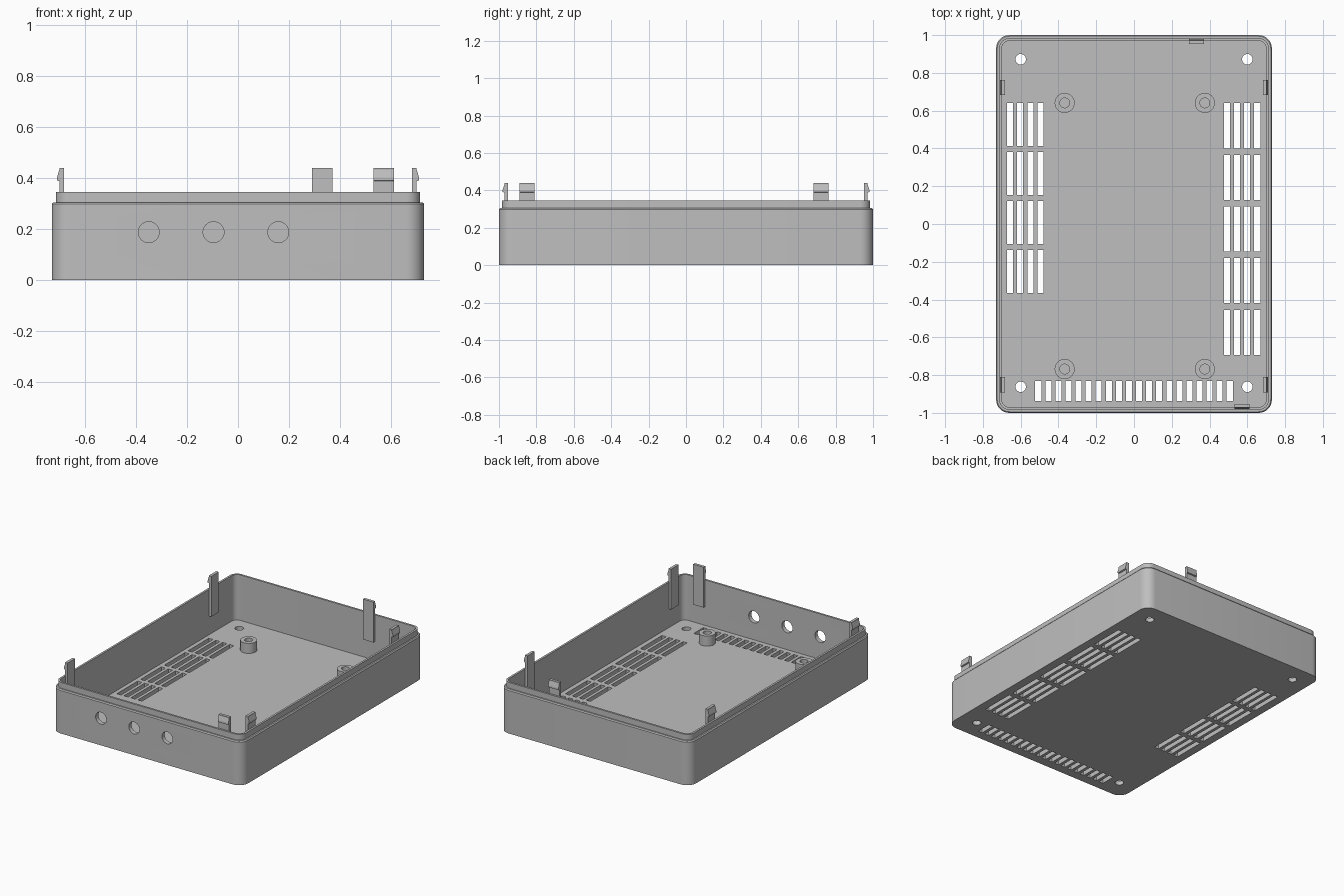
import bpy, bmesh, math
from mathutils import Matrix, Vector

if "Cube" in bpy.data.objects:
    bpy.data.objects.remove(bpy.data.objects["Cube"])

grey = bpy.data.materials.new("grey plastic")
grey.diffuse_color = (0.52, 0.52, 0.52, 1)
grey.use_nodes = True
grey.node_tree.nodes["Principled BSDF"].inputs["Base Color"].default_value = grey.diffuse_color

HX, HY, R = 0.73, 1.0, 0.07      # half width, half length, corner radius
FLOOR, RIM, WALL = 0.03, 0.345, 0.03


def finish(name, bm):
    bmesh.ops.recalc_face_normals(bm, faces=bm.faces)
    me = bpy.data.meshes.new(name)
    bm.to_mesh(me)
    bm.free()
    ob = bpy.data.objects.new(name, me)
    bpy.context.collection.objects.link(ob)
    me.materials.append(grey)
    return ob


def smooth(ob):
    bpy.ops.object.select_all(action='DESELECT')
    ob.select_set(True)
    bpy.context.view_layer.objects.active = ob
    bpy.ops.object.shade_smooth_by_angle(angle=math.radians(30))


def bridge(bm, a, b):
    n = len(a)
    for i in range(n):
        bm.faces.new((a[i], a[(i + 1) % n], b[(i + 1) % n], b[i]))


def rounded_ring(bm, inset, z, seg=8):
    r = R - inset
    ring = []
    for q, (sx, sy) in enumerate(((1, 1), (-1, 1), (-1, -1), (1, -1))):
        for i in range(seg + 1):
            a = math.pi / 2 * (q + i / seg)
            ring.append(bm.verts.new((sx * (HX - R) + r * math.cos(a),
                                      sy * (HY - R) + r * math.sin(a), z)))
    return ring


def add_box(bm, x0, x1, y0, y1, z0, z1):
    m = Matrix.Translation(((x0 + x1) / 2, (y0 + y1) / 2, (z0 + z1) / 2))
    bmesh.ops.create_cube(bm, size=1, matrix=m @ Matrix.Diagonal((x1 - x0, y1 - y0, z1 - z0, 1)))


def add_cylinder(bm, centre, radius, depth, rot=Matrix()):
    bmesh.ops.create_cone(bm, cap_ends=True, segments=32, radius1=radius, radius2=radius,
                          depth=depth, matrix=Matrix.Translation(centre) @ rot)


# Tray: outer wall, ledge, thin lip and inner floor
bm = bmesh.new()
rings = [rounded_ring(bm, i, z) for i, z in (
    (0, 0), (0, 0.298), (0.006, 0.305), (0.016, 0.305),
    (0.016, RIM), (WALL, RIM), (WALL, FLOOR))]
for a, b in zip(rings, rings[1:]):
    bridge(bm, a, b)
bm.faces.new(rings[0])
bm.faces.new(rings[-1])
tray = finish("tray", bm)

# Cutter for vents, screw holes and front openings
bm = bmesh.new()
for x0, rows, pitch, length in ((-0.656, 4, 0.2593, 0.228), (0.492, 5, 0.2735, 0.239)):
    for c in range(4):
        x = x0 + c * 0.0535
        for r in range(rows):
            top = 0.64 - r * pitch
            add_box(bm, x - 0.016, x + 0.016, top - length, top, -0.05, 0.08)
for i in range(20):
    x = -0.507 + i * 1.014 / 19
    add_box(bm, x - 0.016, x + 0.016, -0.936, -0.832, -0.05, 0.08)
for x in (-0.6, 0.6):
    for y in (-0.862, 0.872):
        add_cylinder(bm, (x, y, 0.015), 0.028, 0.13)
for x in (-0.35, -0.096, 0.158):
    add_cylinder(bm, (x, -0.985, 0.188), 0.041, 0.1, Matrix.Rotation(math.pi / 2, 4, 'X'))
cutter = finish("hole_cutter", bm)
cutter.hide_render = True

mod = tray.modifiers.new("holes", 'BOOLEAN')
mod.operation = 'DIFFERENCE'
mod.solver = 'EXACT'
mod.object = cutter
bpy.context.view_layer.objects.active = tray
bpy.ops.object.modifier_apply(modifier=mod.name)
bpy.data.objects.remove(cutter)
smooth(tray)

# Standoffs: hollow posts on the floor
for x in (-0.367, 0.375):
    for y in (-0.768, 0.641):
        bm = bmesh.new()
        prof = ((0.053, 0.025), (0.053, 0.1), (0.026, 0.1), (0.026, 0.032))
        loops = [[bm.verts.new((x + r * math.cos(t * math.pi / 16), y + r * math.sin(t * math.pi / 16), z))
                  for t in range(32)] for r, z in prof]
        for a, b in zip(loops, loops[1:]):
            bridge(bm, a, b)
        bm.faces.new(loops[0])
        bm.faces.new(loops[-1])
        smooth(finish("standoff", bm))


# Snap clips: hooked profile (outward, up) extruded along the wall
def clip(name, inner, angle, along, width):
    prof = ((0, 0.16), (0.019, 0.16), (0.019, 0.388), (0.028, 0.391),
            (0.028, 0.403), (0.019, 0.432), (0.019, 0.44), (0, 0.44))
    out = Vector((round(math.cos(angle)), round(math.sin(angle)), 0))
    side = Vector((abs(out.y), abs(out.x), 0))
    bm = bmesh.new()
    ends = [[bm.verts.new(out * (inner + d) + side * (along + s * width / 2) + Vector((0, 0, z)))
             for d, z in prof] for s in (-1, 1)]
    bridge(bm, *ends)
    for e in ends:
        bm.faces.new(e)
    finish(name, bm)


for angle, label in ((0, "right"), (math.pi, "left")):
    for y in (-0.851, 0.722):
        clip(label + "_clip", 0.682, angle, y, 0.08)
clip("back_clip", 0.952, math.pi / 2, 0.331, 0.08)
clip("front_clip", 0.952, -math.pi / 2, 0.572, 0.08)
